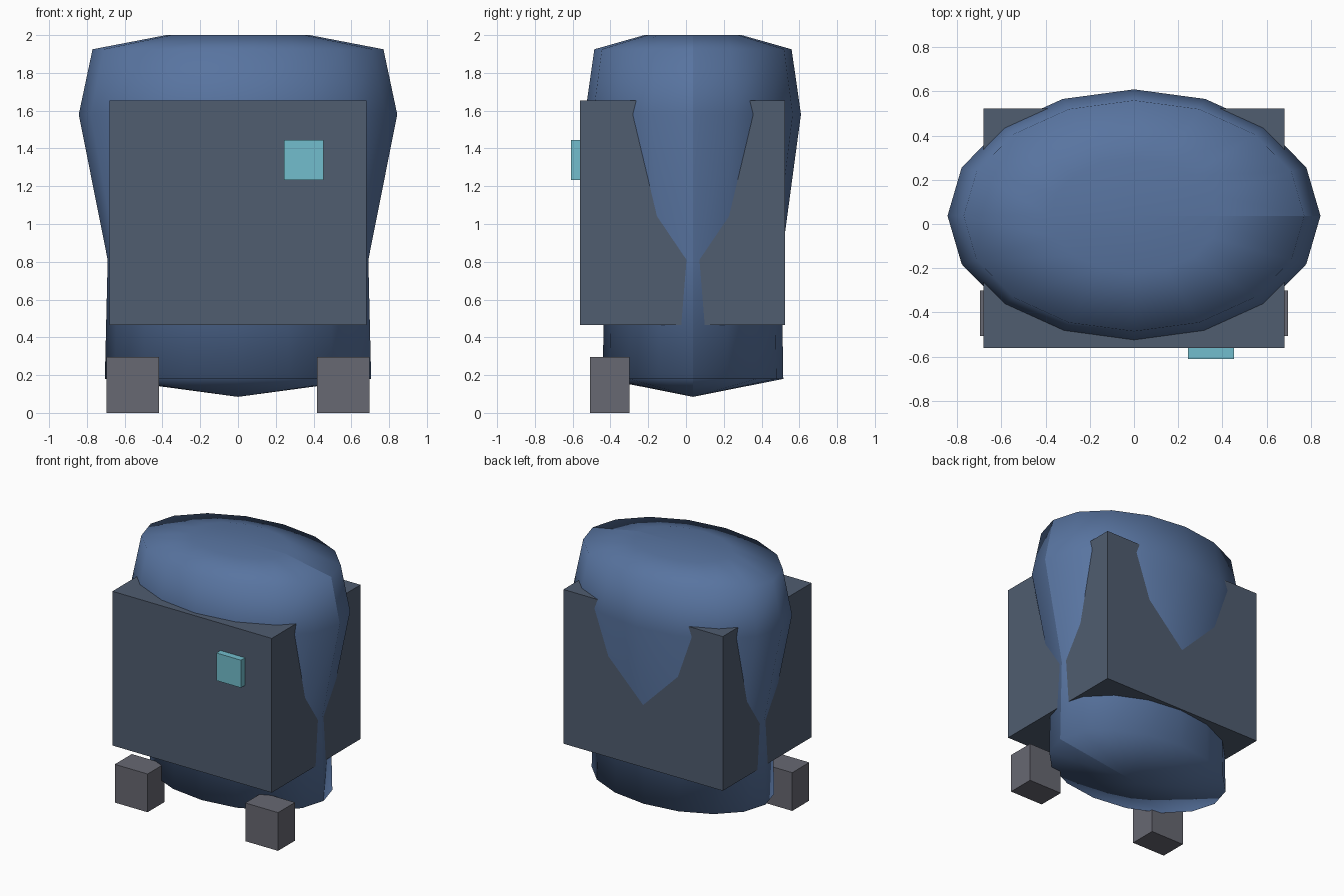
import bpy
import bmesh
from math import cos, sin, pi

old = bpy.data.objects.get("Cube")
if old:
    bpy.data.objects.remove(old, do_unlink=True)


def material(name, rgb):
    mat = bpy.data.materials.new(name)
    mat.use_nodes = True
    color = (*rgb, 1)
    mat.diffuse_color = color
    bsdf = mat.node_tree.nodes["Principled BSDF"]
    bsdf.inputs["Base Color"].default_value = color
    bsdf.inputs["Roughness"].default_value = 0.8
    return mat


blue = material("body blue", (0.098, 0.175, 0.352))
slate = material("slate grey", (0.08, 0.109, 0.162))
teal = material("light teal", (0.171, 0.515, 0.61))
grey = material("foot grey", (0.136, 0.138, 0.168))


def finish(name, bm, mat, smooth=False):
    bmesh.ops.recalc_face_normals(bm, faces=bm.faces)
    mesh = bpy.data.meshes.new(name)
    for face in bm.faces:
        face.smooth = smooth
    bm.to_mesh(mesh)
    bm.free()
    mesh.materials.append(mat)
    obj = bpy.data.objects.new(name, mesh)
    bpy.context.collection.objects.link(obj)
    return obj


def box(name, low, high, mat):
    bm = bmesh.new()
    bmesh.ops.create_cube(bm, size=1)
    for v in bm.verts:
        v.co = [(a + b) / 2 + c * (b - a) for a, b, c in zip(low, high, v.co)]
    return finish(name, bm, mat)


def oval_body(name, profile, bottom, top, depth, y_mid, sides, mat):
    """Oval lathe with an open shading seam on the left side."""
    bm = bmesh.new()
    rings = []
    for r, z in profile:
        angles = [2 * pi * i / sides for i in range(sides + 1)]
        rings.append([bm.verts.new((r * cos(a), y_mid + depth * r * sin(a), z))
                      for a in angles])
    low = bm.verts.new((0, y_mid, bottom))
    high = bm.verts.new((0, y_mid, top))
    for i in range(sides):
        for a, b in zip(rings, rings[1:]):
            bm.faces.new((a[i], a[i + 1], b[i + 1], b[i]))
        bm.faces.new((low, rings[0][i + 1], rings[0][i]))
        bm.faces.new((high, rings[-1][i], rings[-1][i + 1]))
    return finish(name, bm, mat, smooth=True)


# Rounded body
oval_body("body", [(0.705, 0.18), (0.69, 0.81), (0.843, 1.58),
                   (0.77, 1.925), (0.38, 2.0)],
          0.085, 2.0, 0.678, 0.037, 16, blue)

# Boxy middle wrapped around the body
box("torso_box", (-0.68, -0.56, 0.465), (0.68, 0.523, 1.655), slate)

# Chest badge
box("chest_panel", (0.243, -0.61, 1.232), (0.452, -0.55, 1.445), teal)

# Front feet
for side, x in (("left", 0.557), ("right", -0.557)):
    box(side + "_foot", (x - 0.14, -0.507, 0), (x + 0.14, -0.3, 0.295), grey)
